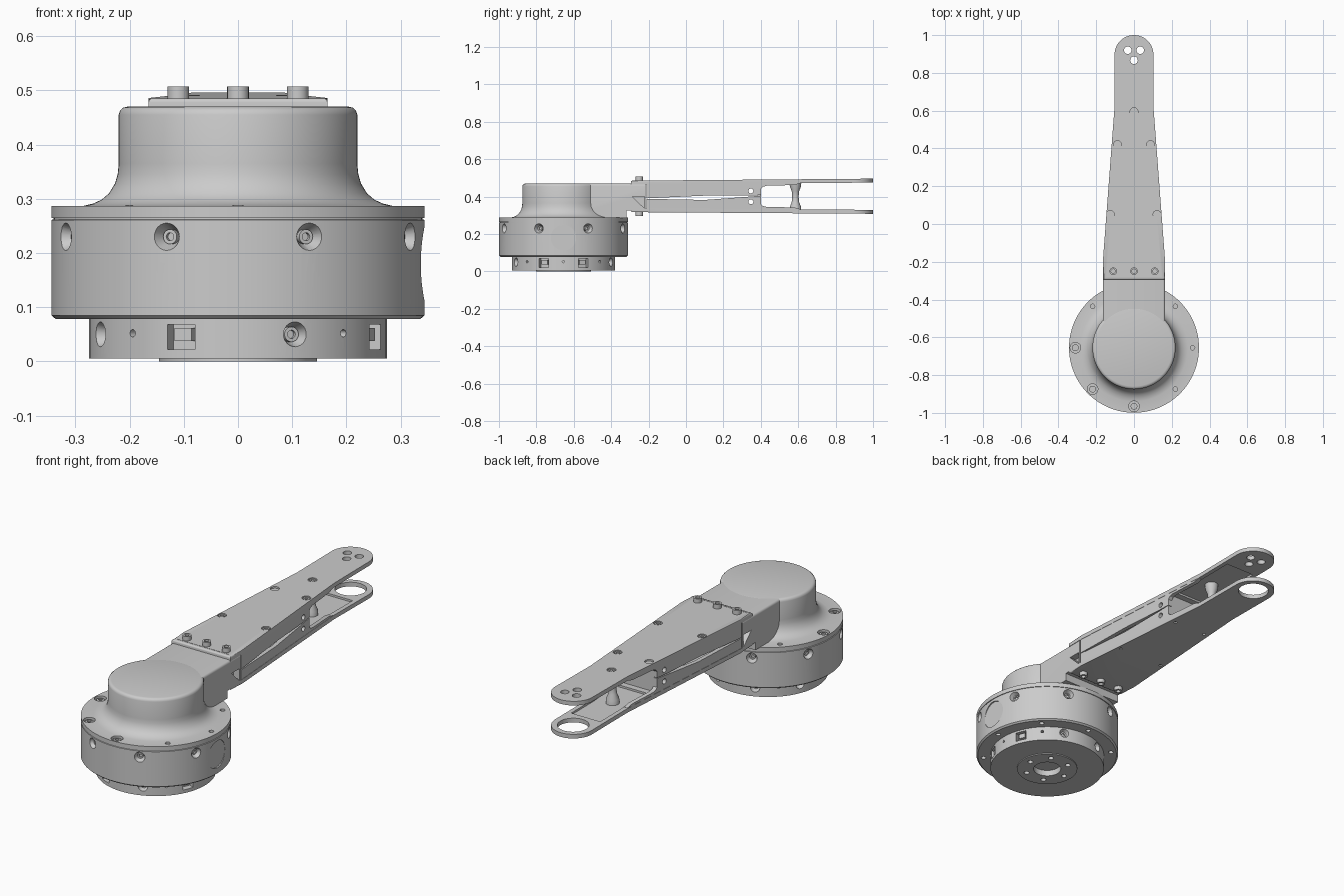
import bpy, bmesh
from math import sin, cos, pi, radians
from mathutils import Vector, Matrix

if "Cube" in bpy.data.objects:
    bpy.data.objects.remove(bpy.data.objects["Cube"])

CY = -0.655                      # centre of the round base on y


def frame(p, d=(0, 0, 1)):
    return Matrix.Translation(p) @ Vector(d).to_track_quat('Z', 'Y').to_matrix().to_4x4()


def lathe(bm, prof, m, n=24):
    """Revolve (radius, height) points about the local z axis of m, capping both ends."""
    rings = [[bm.verts.new(m @ Vector((r * cos(2 * pi * i / n), r * sin(2 * pi * i / n), z)))
              for i in range(n)] for r, z in prof]
    for a, b in zip(rings, rings[1:]):
        for i in range(n):
            bm.faces.new((a[i], a[(i + 1) % n], b[(i + 1) % n], b[i]))
    bm.faces.new(rings[0])
    bm.faces.new(rings[-1])


def rod(bm, p, d, r, h, n=24, r2=None):
    lathe(bm, [(r, 0), (r2 or r, h)], frame(p, d), n)


def screw(bm, p, d, r, h):
    lathe(bm, [(r, 0), (r, h), (r * .55, h), (r * .55, h * .4)], frame(p, d), 20)


def box(bm, m, size):
    bmesh.ops.create_cube(bm, size=1, matrix=m @ Matrix.Diagonal((*size, 1)))


def loft(bm, a, b):
    """Close two matching outlines into a solid."""
    va, vb = [bm.verts.new(p) for p in a], [bm.verts.new(p) for p in b]
    n = len(va)
    for i in range(n):
        bm.faces.new((va[i], va[(i + 1) % n], vb[(i + 1) % n], vb[i]))
    bm.faces.new(va)
    return bm.faces.new(vb)


def make(name, bm, cut=None, angle=35):
    def to_object(b, nm):
        bmesh.ops.recalc_face_normals(b, faces=b.faces[:])
        me = bpy.data.meshes.new(nm)
        b.to_mesh(me)
        b.free()
        o = bpy.data.objects.new(nm, me)
        bpy.context.collection.objects.link(o)
        return o
    ob = to_object(bm, name)
    bpy.ops.object.select_all(action='DESELECT')
    bpy.context.view_layer.objects.active = ob
    ob.select_set(True)
    if cut:
        tool = to_object(cut, name + "_cutter")
        mod = ob.modifiers.new("holes", 'BOOLEAN')
        mod.object, mod.operation, mod.solver = tool, 'DIFFERENCE', 'EXACT'
        bpy.ops.object.modifier_apply(modifier=mod.name)
        bpy.data.objects.remove(tool)
    bpy.ops.object.shade_smooth_by_angle(angle=radians(angle))
    return ob


def out(deg):                    # outward direction, 0 = front, 90 = right
    return Vector((sin(radians(deg)), -cos(radians(deg)), 0))


def at(deg, r, z):
    return out(deg) * r + Vector((0, CY, z))


axis = frame((0, CY, 0))
screws = bmesh.new()

# Base ring with hub pad, side ports and slots
bm, cut = bmesh.new(), bmesh.new()
lathe(bm, [(.066, .03), (.066, 0), (.146, 0), (.146, .005), (.275, .005), (.275, .09)], axis, 96)
for k in range(6):
    rod(cut, at(60 * k + 30, .106, -.01), (0, 0, 1), .013, .03, 16)
for a in (22.5, -67.5, 157.5, -112.5, -157.5):
    rod(cut, at(a, .245, .05), out(a), .014, .05, r2=.029)
    screw(screws, at(a, .244, .05), out(a), .014, .014)
for a in (45, 135, -45, -135, 90):
    rod(cut, at(a, .255, .052), out(a), .007, .04, 4 if a == 90 else 12)
inserts = bmesh.new()
for a in (-22.5, 67.5, 112.5):
    box(cut, frame(at(a, .27, .045)) @ Matrix.Rotation(radians(a), 4, 'Z'), (.055, .05, .046))
    box(inserts, frame(at(a, .25, .05)) @ Matrix.Rotation(radians(a), 4, 'Z'), (.034, .03, .024))
make("base_ring", bm, cut)
make("slot_inserts", inserts)

# Main drum housing
bm, cut = bmesh.new(), bmesh.new()
lathe(bm, [(.336, .078), (.344, .085), (.344, .261), (.340, .262), (.340, .268)], axis, 128)
for k in range(8):
    a = 22.5 + 45 * k
    rod(cut, at(a, .315, .23), out(a), .013, .04, r2=.030)
    screw(screws, at(a, .314, .23), out(a), .0135, .014)
    rod(cut, at(45 * k, .31, .06), (0, 0, 1), .012, .035, 16)
rod(cut, (.337, CY, .18), (1, 0, 0), .068, .03, 48)
make("drum_housing", bm, cut)

# Domed cap with flared foot
bm, cut = bmesh.new(), bmesh.new()
lathe(bm, [(.344, .265), (.344, .287), (.285, .287), (.268, .291), (.252, .298), (.238, .31),
           (.227, .328), (.222, .345), (.22, .365), (.22, .455), (.2175, .463), (.212, .468),
           (.204, .47)], axis, 128)
for a in (0, -45, -90):
    rod(cut, at(a, .31, .272), (0, 0, 1), .028, .03)
    screw(screws, at(a, .31, .271), (0, 0, 1), .018, .01)
for a in (45, 90, 135, -135):
    rod(cut, at(a, .31, .275), (0, 0, 1), .012, .03, 12)
make("domed_cap", bm, cut)

# Neck joining the cap to the arm, with triangular side recesses
bm, cut = bmesh.new(), bmesh.new()
prof = [(CY, .2865), (-.318, .2865), (-.318, .325), (-.216, .325), (-.216, .4695), (CY, .4695)]
loft(bm, [(-.165, *p) for p in prof], [(.165, *p) for p in prof])
edges = [e for e in bm.edges if all(v.co.z > .46 for v in e.verts)
         and abs(e.verts[0].co.x - e.verts[1].co.x) < .01]
bmesh.ops.bevel(bm, geom=edges, offset=.012, segments=4, profile=.5, affect='EDGES')
tri = [(-.287, .40), (-.222, .40), (-.222, .337)]
for s in (-1, 1):
    loft(cut, [(s * .13, *p) for p in tri], [(s * .2, *p) for p in tri])
make("neck", bm, cut)


# Tapered arm outline
def w(y):
    return .165 - .062 * min(max((y + .2) / .82, 0), 1)


def ztop(y):
    return .485 + .011 * (y + .3) / 1.3


def zbot(y):
    return .317 - .009 * (y + .3) / 1.3


half = [(w(y), y) for y in (-.295, -.2, .62)]
tip = [(.103 * cos(pi * i / 24), .897 + .103 * sin(pi * i / 24)) for i in range(25)]
outline = half + tip + [(-x, y) for x, y in reversed(half)]
pocket = [(s * (w(y) - .022), y) for s, y in ((1, .43), (1, .62), (1, .80), (-1, .80), (-1, .62), (-1, .43))]


def plate(bm, zf, thick):
    f = loft(bm, [(x, y, zf(y) + thick) for x, y in outline], [(x, y, zf(y)) for x, y in outline])
    bmesh.ops.bevel(bm, geom=list(f.edges), offset=.007, segments=3, profile=.5, affect='EDGES')


cover_screws = ((-.125, .05), (.122, .05), (.088, .42), (0, .595))
clamp_x = (-.11, 0, .11)

# Upper arm plate
bm, cut = bmesh.new(), bmesh.new()
plate(bm, ztop, -.021)
loft(cut, [(x, y, .44) for x, y in pocket], [(x, y, ztop(y) - .011) for x, y in pocket])
for x, y in ((-.033, .92), (.033, .92), (0, .867)):
    rod(cut, (x, y, .45), (0, 0, 1), .02, .08)
for x, y in cover_screws + ((-.088, .42),):
    rod(cut, (x, y, ztop(y) - .008), (0, 0, 1), .021, .03)
box(cut, frame((0, -.277, .49)), (.29, .005, .012))
make("upper_arm_plate", bm, cut)
for x, y in cover_screws:
    screw(screws, (x, y, ztop(y) - .009), (0, 0, 1), .015, .007)

# Lower arm plate with bearing ring
bm, cut = bmesh.new(), bmesh.new()
plate(bm, zbot, .021)
loft(cut, [(x, y, .36) for x, y in pocket], [(x, y, zbot(y) + .011) for x, y in pocket])
rod(cut, (0, .9, .28), (0, 0, 1), .073, .08, 48)
for x, y in ((-.09, .42), (.09, .42), (-.125, .05), (.125, .05)):
    rod(cut, (x, y, .29), (0, 0, 1), .008, .03, 12)
make("lower_arm_plate", bm, cut)

# Protruding clamp screws above and below the arm root
for x in clamp_x:
    screw(screws, (x, -.25, .48), (0, 0, 1), .02, .027)
    screw(screws, (x, -.25, .325), (0, 0, -1), .02, .028)
make("screws", screws)

# Side walls, split by a narrow wedge-shaped gap
upper = [(-.21, .475), (.61, .483), (.61, .471), (.58, .462), (.43, .458), (.41, .452),
         (.40, .44), (.40, .408), (.33, .405), (.1, .405), (-.21, .391)]
lower = [(-.21, .325), (.61, .318), (.61, .333), (.58, .342), (.43, .345), (.41, .35),
         (.40, .36), (.40, .405), (.33, .399), (.1, .382), (-.21, .388)]
for name, prof, zh in (("upper_side_walls", upper, .43), ("lower_side_walls", lower, .372)):
    bm, cut = bmesh.new(), bmesh.new()
    for s in (-1, 1):
        loft(bm, [(s * (w(y) - .001), y, z) for y, z in prof],
             [(s * (w(y) - .022), y, z) for y, z in prof])
    rod(cut, (-.25, .347, zh), (1, 0, 0), .013, .5)
    make(name, bm, cut, 20)

# Bulkhead and spacer post between the fork plates
bm = bmesh.new()
box(bm, frame((0, .39, .4)), (.2, .018, .15))
make("bulkhead", bm)
bm = bmesh.new()
lathe(bm, [(.032, .32), (.03, .345), (.02, .37), (.017, .4), (.02, .43), (.03, .455), (.032, .482)],
      frame((0, .585, 0)), 24)
make("spacer_post", bm)
